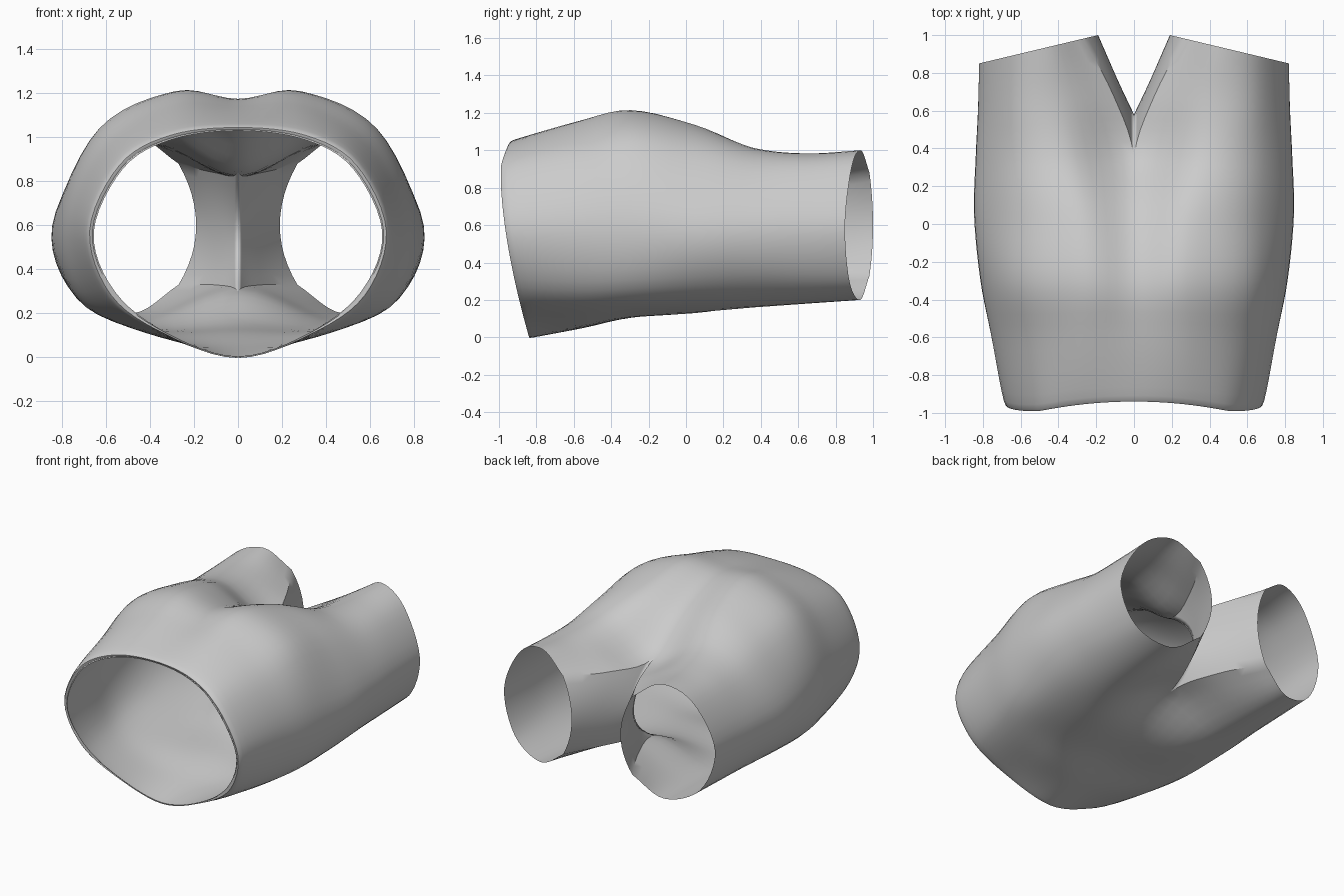
import bpy, bmesh
from mathutils import Vector

if "Cube" in bpy.data.objects:
    bpy.data.objects.remove(bpy.data.objects["Cube"])

# Half cross-sections: y, then (x, z) from top centre round the outside to bottom centre
SECTIONS = [
    (-0.985, [(0, 1.03), (.30, .99), (.52, .86), (.655, .57), (.56, .30), (.32, .11), (0, .005)]),
    (-0.955, [(0, 1.06), (.31, 1.03), (.55, .89), (.69, .58), (.59, .27), (.33, .10), (0, 0)]),
    (-0.60, [(0, 1.14), (.30, 1.14), (.60, .96), (.755, .60), (.66, .25), (.35, .09), (0, .05)]),
    (-0.30, [(0, 1.17), (.28, 1.21), (.63, 1.04), (.81, .62), (.72, .26), (.40, .12), (0, .11)]),
    (0.05, [(0, 1.05), (.30, 1.135), (.63, .99), (.843, .60), (.74, .28), (.42, .135), (0, .16)]),
    (0.36, [(0, .84), (.36, 1.01), (.65, .92), (.835, .60), (.74, .30), (.44, .16), (0, .30)]),
    (0.60, [(.11, .84), (.41, .98), (.66, .91), (.825, .60), (.73, .30), (.46, .18), (.11, .33)]),
    (0.85, [(.27, .88), (.46, 1.0), (.67, .91), (.82, .60), (.72, .30), (.48, .20), (.27, .33)]),
]
# Middle of the inner leg wall for the last three sections
INNER_MID = [Vector((0, .58, .56)), Vector((.085, .76, .58)), Vector((.19, 1.0, .60))]
CROTCH = 5
AROUND, ALONG, INNER = 6, 5, 12


def spline(a, b, c, d, t):
    return 0.5 * (2 * b + (c - a) * t + (2 * a - 5 * b + 4 * c - d) * t * t
                  + (3 * b - a - 3 * c + d) * t ** 3)


def refine(pts, n):
    """Smooth curve through pts, n steps per span."""
    ext = [2 * pts[0] - pts[1]] + pts + [2 * pts[-1] - pts[-2]]
    out = [spline(*ext[i:i + 4], k / n) for i in range(len(pts) - 1) for k in range(n)]
    return out + [pts[-1].copy()]


def slanted(y, x, z):
    """Dipped waist edge and slanted leg hems."""
    if y < 0:
        dip = 0.15 * max(0, 1 - z / .85) ** 1.6
        if z > .8:
            dip += 0.05 * max(0, 1 - (x / .5) ** 2)
        return y + dip * (y / .985) ** 2
    if y > .36:
        return y + (y - .36) / .49 * .15 * (.82 - x) / .63
    return y


def outer_arc(y, pts):
    p = [Vector((x, y, z)) for x, z in pts]
    lead, tail = p[1].copy(), p[-2].copy()
    if p[0].x == 0:                       # mirrored neighbours keep the centre line smooth
        lead.x, tail.x = -lead.x, -tail.x
    else:
        lead, tail = 2 * p[0] - p[1], 2 * p[-1] - p[-2]
    ext = [lead] + p + [tail]
    arc = [spline(*ext[i:i + 4], k / AROUND) for i in range(len(p) - 1) for k in range(AROUND)]
    return arc + [p[-1]]


# Outer skin rows, smoothed lengthwise
arcs = [outer_arc(*s) for s in SECTIONS]
columns = [refine([a[i] for a in arcs], ALONG) for i in range(len(arcs[0]))]
rows = [list(r) for r in zip(*columns)]
first_leg = CROTCH * ALONG
for r, row in enumerate(rows):
    for i, p in enumerate(row):
        p.x = max(0, p.x)
        if r <= first_leg and i in (0, len(row) - 1):
            p.x = 0
        p.y = slanted(p.y, p.x, p.z)

bm = bmesh.new()
grid = [[bm.verts.new(p) for p in row] for row in rows]

# Inner leg walls, from the crotch curve to the hem
mids = refine(INNER_MID, ALONG)
inner = []
for r in range(first_leg, len(rows)):
    a, b, m = rows[r][0], rows[r][-1], mids[r - first_leg]
    ctrl = 2 * m - (a + b) / 2
    wall = [grid[r][0]]
    for k in range(1, INNER):
        t = k / INNER
        wall.append(bm.verts.new((1 - t) ** 2 * a + 2 * t * (1 - t) * ctrl + t * t * b))
    inner.append(wall + [grid[r][-1]])


def skin(g):
    for lo, hi in zip(g, g[1:]):
        for i in range(len(lo) - 1):
            bm.faces.new((lo[i], lo[i + 1], hi[i + 1], hi[i]))


skin(grid)
skin(inner)
for v in bm.verts:
    if v.co.x < 1e-4:
        v.co.x = 0
bmesh.ops.recalc_face_normals(bm, faces=bm.faces)
# Outer side panel must face outwards
bm.faces.ensure_lookup_table()
side = max(bm.faces, key=lambda f: f.calc_center_median().x)
if side.normal.x < 0:
    bmesh.ops.reverse_faces(bm, faces=bm.faces)

mesh = bpy.data.meshes.new("shorts")
bm.to_mesh(mesh)
bm.free()
shorts = bpy.data.objects.new("shorts", mesh)
bpy.context.collection.objects.link(shorts)
mirror = shorts.modifiers.new("mirror", 'MIRROR')
mirror.merge_threshold = 0.0005

bpy.context.view_layer.objects.active = shorts
shorts.select_set(True)
bpy.ops.object.shade_smooth_by_angle(angle=0.6)
